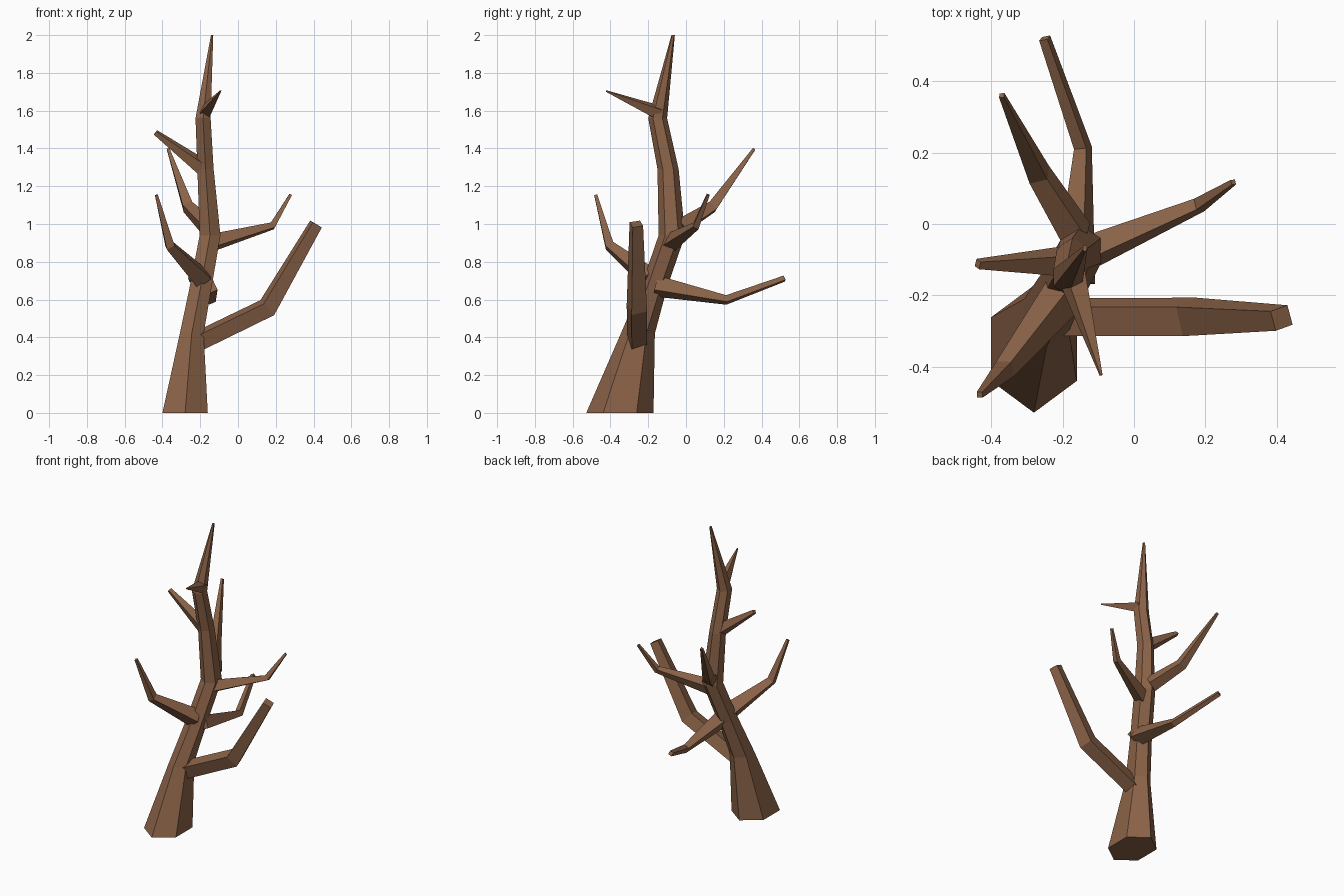
import bpy, bmesh, math
from mathutils import Vector

if "Cube" in bpy.data.objects:
    bpy.data.objects.remove(bpy.data.objects["Cube"])

bark = bpy.data.materials.new("bark")
bark.diffuse_color = (0.26, 0.125, 0.065, 1)
bark.use_nodes = True
bark.node_tree.nodes["Principled BSDF"].inputs["Base Color"].default_value = bark.diffuse_color


def skin(name, rings):
    """Bridge equal-sided rings into a closed, flat-faced tube."""
    bm = bmesh.new()
    vs = [[bm.verts.new(p) for p in r] for r in rings]
    n = len(vs[0])
    for a, b in zip(vs, vs[1:]):
        for i in range(n):
            j = (i + 1) % n
            bm.faces.new((a[i], a[j], b[j], b[i]))
    bm.faces.new(vs[0][::-1])
    bm.faces.new(vs[-1])
    bmesh.ops.recalc_face_normals(bm, faces=bm.faces)
    me = bpy.data.meshes.new(name)
    bm.to_mesh(me)
    bm.free()
    me.materials.append(bark)
    ob = bpy.data.objects.new(name, me)
    bpy.context.collection.objects.link(ob)
    return ob


def trunk_ring(x, y, z, rx, ry):
    # hexagon with corners on the front and back
    pts = []
    for i in range(6):
        a = math.radians(90 + 60 * i)
        pts.append((x + rx * math.cos(a) / math.cos(math.radians(30)), y + ry * math.sin(a), z))
    return pts


def branch(name, path, radii, roll=25):
    """Four-sided tapering limb along a bent path."""
    pts = [Vector(p) for p in path]
    rings = []
    for k, (p, r) in enumerate(zip(pts, radii)):
        t = Vector()
        if k > 0:
            t += (p - pts[k - 1]).normalized()
        if k < len(pts) - 1:
            t += (pts[k + 1] - p).normalized()
        t.normalize()
        side = t.cross(Vector((0, 0, 1))).normalized()
        up = side.cross(t)
        ring = []
        for i in range(4):
            a = math.radians(roll + 45 + 90 * i)
            ring.append(p + (side * math.cos(a) + up * math.sin(a)) * r * 1.12)
        rings.append(ring)
    return skin(name, rings)


# leaning trunk, thinning to a point
skin("trunk", [trunk_ring(*r) for r in (
    (-0.28, -0.35, 0.00, 0.12, 0.178),
    (-0.245, -0.255, 0.42, 0.063, 0.09),
    (-0.197, -0.168, 0.67, 0.058, 0.07),
    (-0.148, -0.075, 0.94, 0.055, 0.07),
    (-0.172, -0.095, 1.29, 0.043, 0.056),
    (-0.185, -0.15, 1.56, 0.040, 0.05),
    (-0.137, -0.068, 2.00, 0.006, 0.009))])

# limbs, from lowest to highest
branch("low_right_branch", [(-0.23, -0.26, 0.37), (0.155, -0.26, 0.557), (0.413, -0.263, 1.0)],
       [0.053, 0.054, 0.036], roll=-18)
branch("low_back_branch", [(-0.165, -0.16, 0.672), (-0.143, 0.213, 0.598), (-0.25, 0.52, 0.711)],
       [0.054, 0.024, 0.016])
branch("front_left_branch", [(-0.19, -0.19, 0.71), (-0.36, -0.405, 0.885), (-0.432, -0.478, 1.153)],
       [0.056, 0.029, 0.010], roll=45)
branch("right_branch", [(-0.14, -0.085, 0.90), (0.182, 0.053, 0.99), (0.278, 0.117, 1.155)],
       [0.046, 0.021, 0.009])
branch("back_left_branch", [(-0.16, -0.03, 0.985), (-0.265, 0.138, 1.09), (-0.37, 0.36, 1.397)],
       [0.046, 0.034, 0.009])
branch("upper_left_branch", [(-0.18, -0.105, 1.295), (-0.437, -0.112, 1.485)],
       [0.042, 0.014])
branch("upper_front_twig", [(-0.175, -0.14, 1.588), (-0.092, -0.423, 1.704)],
       [0.038, 0.004])
